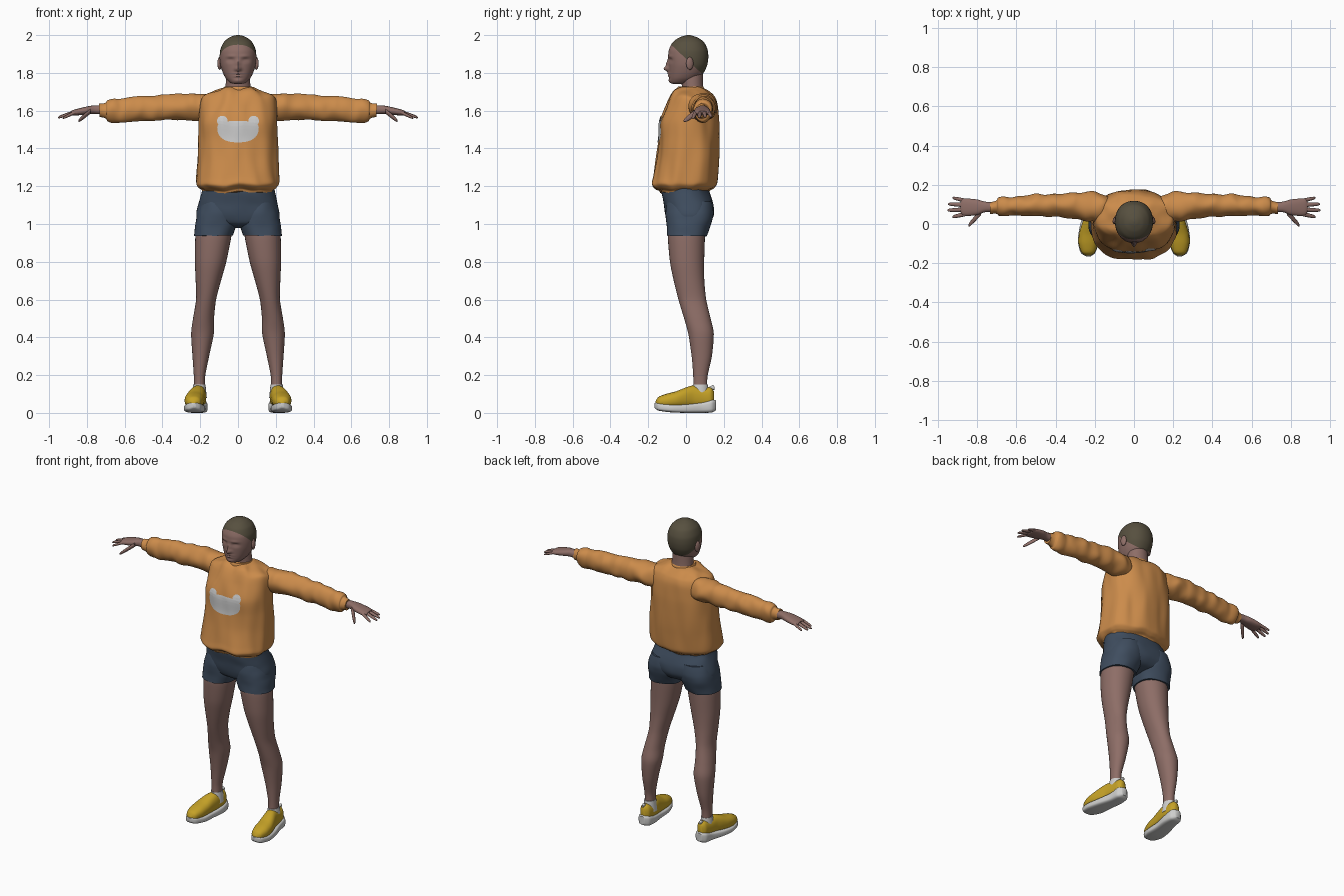
import bpy, bmesh, math
from mathutils import Matrix, Vector, noise

default_cube = bpy.data.objects.get("Cube")
if default_cube:
    bpy.data.objects.remove(default_cube, do_unlink=True)


def material(name, colour):
    mat = bpy.data.materials.new(name)
    mat.use_nodes = True
    mat.diffuse_color = (*colour, 1)
    mat.node_tree.nodes["Principled BSDF"].inputs["Base Color"].default_value = (*colour, 1)
    return mat


skin = material("brown skin", (.27, .155, .135))
hair = material("cropped hair", (.095, .08, .05))
orange = material("orange knit", (.6, .26, .07))
navy = material("navy cloth", (.05, .075, .115))
yellow = material("yellow fabric", (.56, .36, .02))
white = material("off white", (.62, .62, .61))
grey = material("pale grey print", (.58, .58, .58))
parts = []


def finish(name, bm, materials, mirror=False, fix_normals=True):
    """Turn a bmesh into a smooth object, optionally mirrored to the other side."""
    if fix_normals:
        bmesh.ops.recalc_face_normals(bm, faces=bm.faces)
    mesh = bpy.data.meshes.new(name)
    bm.to_mesh(mesh)
    bm.free()
    for mat in materials:
        mesh.materials.append(mat)
    obj = bpy.data.objects.new(name, mesh)
    bpy.context.collection.objects.link(obj)
    if mirror:
        modifier = obj.modifiers.new("Mirror", "MIRROR")
        modifier.use_mirror_merge = False
    parts.append(obj)
    return obj


def smooth_rows(rows, steps):
    """Cardinal spline through the cross-section rows."""
    result = []
    last = len(rows) - 1
    for i in range(last):
        before, start = rows[max(i - 1, 0)], rows[i]
        end, after = rows[i + 1], rows[min(i + 2, last)]
        for k in range(steps):
            t = k / steps
            blend = t * t * (3 - 2 * t)
            leave, arrive = t * (1 - t) ** 2, t * t * (t - 1)
            result.append([a + (b - a) * blend + .4 * ((b - p) * leave + (n - a) * arrive)
                           for p, a, b, n in zip(before, start, end, after)])
    return result + [list(rows[last])]


def power(value, exponent):
    return math.copysign(abs(value) ** exponent, value)


def loft(bm, axis, rows, square=2, sides=32, steps=5, shape=None):
    """Rows are (position on axis, low, high, low, high) of the other two axes."""
    first, second = [i for i in range(3) if i != axis]
    rings = []
    for pos, a0, a1, b0, b1 in smooth_rows(rows, steps):
        ring = []
        for k in range(sides):
            angle = math.tau * k / sides
            co = Vector((0, 0, 0))
            co[axis] = pos
            co[first] = (a0 + a1) / 2 + (a1 - a0) / 2 * power(math.cos(angle), 2 / square)
            co[second] = (b0 + b1) / 2 + (b1 - b0) / 2 * power(math.sin(angle), 2 / square)
            ring.append(bm.verts.new(shape(co) if shape else co))
        rings.append(ring)
    for low, high in zip(rings, rings[1:]):
        for k in range(sides):
            n = (k + 1) % sides
            bm.faces.new((low[k], low[n], high[n], high[k]))
    bm.faces.new(rings[0])
    bm.faces.new(rings[-1])
    return bm


def part(name, mat, axis, rows, mirror=False, **options):
    return finish(name, loft(bmesh.new(), axis, rows, **options), [mat], mirror)


def centred(rows):
    """Expand (position, half width, back, front) to full rows."""
    return [(z, -w, w, y0, y1) for z, w, y0, y1 in rows]


def folds(amount, stretch):
    """Cloth wrinkles, longer along the axes with a small stretch value."""
    def shape(co):
        sample = Vector([c * s for c, s in zip(co, stretch)])
        return co + noise.noise_vector(sample) * amount
    return shape


# Head with sculpted face: x, z, width, height, forward push
features = [(0, 1.82, .015, .013, .024), (0, 1.845, .011, .022, .013),
            (.04, 1.867, .019, .011, -.011), (.04, 1.864, .012, .006, .005),
            (.035, 1.888, .025, .007, .004), (0, 1.797, .023, .005, .008),
            (0, 1.783, .02, .005, .008), (0, 1.758, .024, .011, .006)]


def face(co):
    if co.y < 0:
        for x, z, w, h, push in features:
            co.y -= push * math.exp(-((abs(co.x) - x) / w) ** 2 - ((co.z - z) / h) ** 2)
    return co


bm = loft(bmesh.new(), 2, centred([
    (1.742, .02, -.07, -.02), (1.748, .042, -.082, .02), (1.77, .064, -.088, .065),
    (1.8, .08, -.09, .093), (1.84, .093, -.092, .112), (1.88, .097, -.094, .118),
    (1.92, .094, -.091, .115), (1.96, .077, -.072, .097), (1.985, .05, -.04, .066),
    (1.997, .022, -.008, .034), (2, .004, .01, .018)]),
    square=2.15, sides=72, steps=7, shape=face)
hairline, upward = Vector((0, -.085, 1.955)), Vector((0, .16, .17)).normalized()
bmesh.ops.bisect_plane(bm, geom=bm.verts[:] + bm.edges[:] + bm.faces[:],
                       plane_co=hairline, plane_no=upward)
for f in bm.faces:
    f.material_index = int((f.calc_center_median() - hairline).dot(upward) > 0)
finish("head", bm, [skin, hair])

bm = bmesh.new()
bmesh.ops.create_uvsphere(bm, u_segments=16, v_segments=12, radius=1, matrix=Matrix.Translation(
    (.097, .02, 1.85)) @ Matrix.Rotation(.3, 4, "Z") @ Matrix.Diagonal((.011, .02, .034, 1)))
finish("ears", bm, [skin], mirror=True)

part("neck", skin, 2, centred([(1.65, .08, -.03, .1), (1.72, .067, -.022, .092),
                               (1.76, .064, -.025, .09), (1.82, .06, -.03, .09)]))

# Sweater
torso = part("sweater_body", orange, 2, centred([
    (1.72, .076, -.045, .092), (1.71, .105, -.06, .115), (1.695, .155, -.072, .135),
    (1.672, .193, -.085, .152), (1.63, .204, -.105, .165), (1.54, .208, -.143, .174),
    (1.45, .207, -.147, .174), (1.35, .212, -.157, .172), (1.25, .221, -.176, .167),
    (1.21, .222, -.184, .162), (1.19, .208, -.165, .145), (1.18, .195, -.142, .125),
    (1.168, .19, -.136, .118)]),
    square=2.3, sides=80, shape=folds(.011, (15, 15, 4)))
part("sweater_collar", orange, 2, centred([(1.7, .078, -.05, .097), (1.718, .077, -.047, .096),
                                           (1.727, .072, -.042, .091)]))
part("sleeves", orange, 0, [
    (.13, .01, .14, 1.55, 1.68), (.2, .012, .16, 1.548, 1.692), (.3, .028, .16, 1.552, 1.686),
    (.4, .038, .156, 1.548, 1.68), (.5, .04, .15, 1.546, 1.674), (.6, .043, .143, 1.542, 1.667),
    (.66, .041, .14, 1.54, 1.664), (.69, .046, .13, 1.55, 1.653), (.7, .054, .119, 1.562, 1.641),
    (.735, .055, .116, 1.57, 1.637)],
    mirror=True, sides=40, steps=8, shape=folds(.011, (16, 10, 10)))

# Printed patch, laid just above the sweater front
bm = bmesh.new()


def patch(cx, cz, width, up, down, square):
    rings = []
    for i in range(1, 10):
        ring = []
        for k in range(48):
            c, s = math.cos(math.tau * k / 48), math.sin(math.tau * k / 48)
            x = cx + width * power(c, 2 / square) * i / 9
            z = cz + (up if s > 0 else down) * power(s, 2 / square) * i / 9
            hit, spot, normal, index = torso.ray_cast((x, -1, z), (0, 1, 0))
            ring.append(bm.verts.new((x, spot.y - .004, z)))
        rings.append(ring)
    bm.faces.new(rings[0])
    for inner, outer in zip(rings, rings[1:]):
        for k in range(48):
            n = (k + 1) % 48
            bm.faces.new((inner[k], outer[k], outer[n], inner[n]))


bpy.context.view_layer.update()
patch(0, 1.51, .11, .036, .078, 2.4)
for side in (-1, 1):
    patch(side * .083, 1.545, .028, .028, .028, 2)
finish("chest_patch", bm, [grey], fix_normals=False)

# Hands with tapered fingers
bm = loft(bmesh.new(), 0, [
    (.7, .06, .11, 1.578, 1.627), (.76, .06, .114, 1.583, 1.628), (.8, .046, .125, 1.58, 1.622),
    (.85, .041, .13, 1.575, 1.61), (.875, .045, .127, 1.575, 1.603), (.885, .06, .115, 1.58, 1.598)],
    square=2.4, sides=24)
digits = [((.78, .062, 1.598), (.845, -.008, 1.545), .016), ((.86, .051, 1.592), (.928, .036, 1.56), .011),
          ((.86, .074, 1.594), (.953, .07, 1.563), .011), ((.86, .097, 1.594), (.95, .102, 1.566), .011),
          ((.86, .119, 1.592), (.927, .134, 1.568), .01)]
for base, tip, radius in digits:
    rows = []
    for t, scale in ((0, 1), (.5, .95), (.85, .75), (.96, .5), (1, .15)):
        x, y, z = Vector(base).lerp(Vector(tip), t)
        r = radius * scale
        rows.append((x, y - r, y + r, z - r * .85, z + r * .85))
    loft(bm, 0, rows, sides=12, steps=3)
finish("hands", bm, [skin], mirror=True)

# Shorts
part("shorts_seat", navy, 2, centred([
    (1.21, .187, -.13, .112), (1.17, .193, -.13, .122), (1.1, .211, -.116, .146),
    (1.04, .22, -.106, .143), (1, .19, -.085, .11), (.982, .1, -.03, .04)]),
    square=2.4, sides=48, shape=folds(.005, (14, 14, 14)))
part("shorts_legs", navy, 2, [
    (1.12, .01, .195, -.1, .135), (1.06, .002, .216, -.106, .145), (1.02, .004, .223, -.105, .14),
    (.98, .012, .229, -.102, .122), (.937, .027, .233, -.101, .108)],
    mirror=True, square=2.3, sides=40, shape=folds(.005, (14, 14, 14)))

# Legs
part("legs", skin, 2, [
    (1, .03, .215, -.09, .1), (.93, .036, .226, -.096, .1), (.8, .062, .228, -.085, .096),
    (.7, .09, .224, -.065, .097), (.6, .116, .222, -.04, .107), (.5, .127, .238, -.01, .13),
    (.42, .128, .248, .012, .147), (.3, .153, .241, .03, .137), (.2, .173, .234, .038, .115),
    (.14, .175, .233, .038, .112), (.08, .175, .235, .03, .12)],
    mirror=True, square=2.1, sides=36)

# Shoes and socks
part("socks", white, 2, [(.08, .165, .243, .025, .125), (.13, .17, .239, .033, .118),
                         (.15, .172, .237, .036, .115)], mirror=True)
part("shoe_uppers", yellow, 1, [
    (-.162, .225, .243, .04, .06), (-.145, .2, .268, .03, .085), (-.1, .184, .282, .025, .102),
    (-.05, .178, .28, .025, .115), (0, .174, .266, .025, .135), (.04, .17, .252, .025, .145),
    (.09, .168, .243, .025, .135), (.13, .173, .237, .025, .135), (.147, .19, .222, .03, .115)],
    mirror=True, square=2.3)
part("shoe_soles", white, 1, [
    (-.167, .224, .242, .028, .053), (-.145, .197, .273, .012, .053), (-.08, .175, .287, .003, .046),
    (0, .171, .274, 0, .046), (.08, .161, .252, 0, .056), (.135, .165, .245, .002, .07),
    (.158, .188, .224, .014, .066)], mirror=True, square=3.6)
part("heel_tabs", white, 1, [(.125, .198, .214, .125, .138), (.142, .198, .214, .122, .147),
                             (.152, .2, .212, .122, .138)], mirror=True, sides=12)

# Smooth shading with sharp creases kept
bpy.ops.object.select_all(action="DESELECT")
for obj in parts:
    obj.select_set(True)
bpy.context.view_layer.objects.active = torso
bpy.ops.object.shade_smooth_by_angle(angle=math.radians(50))
